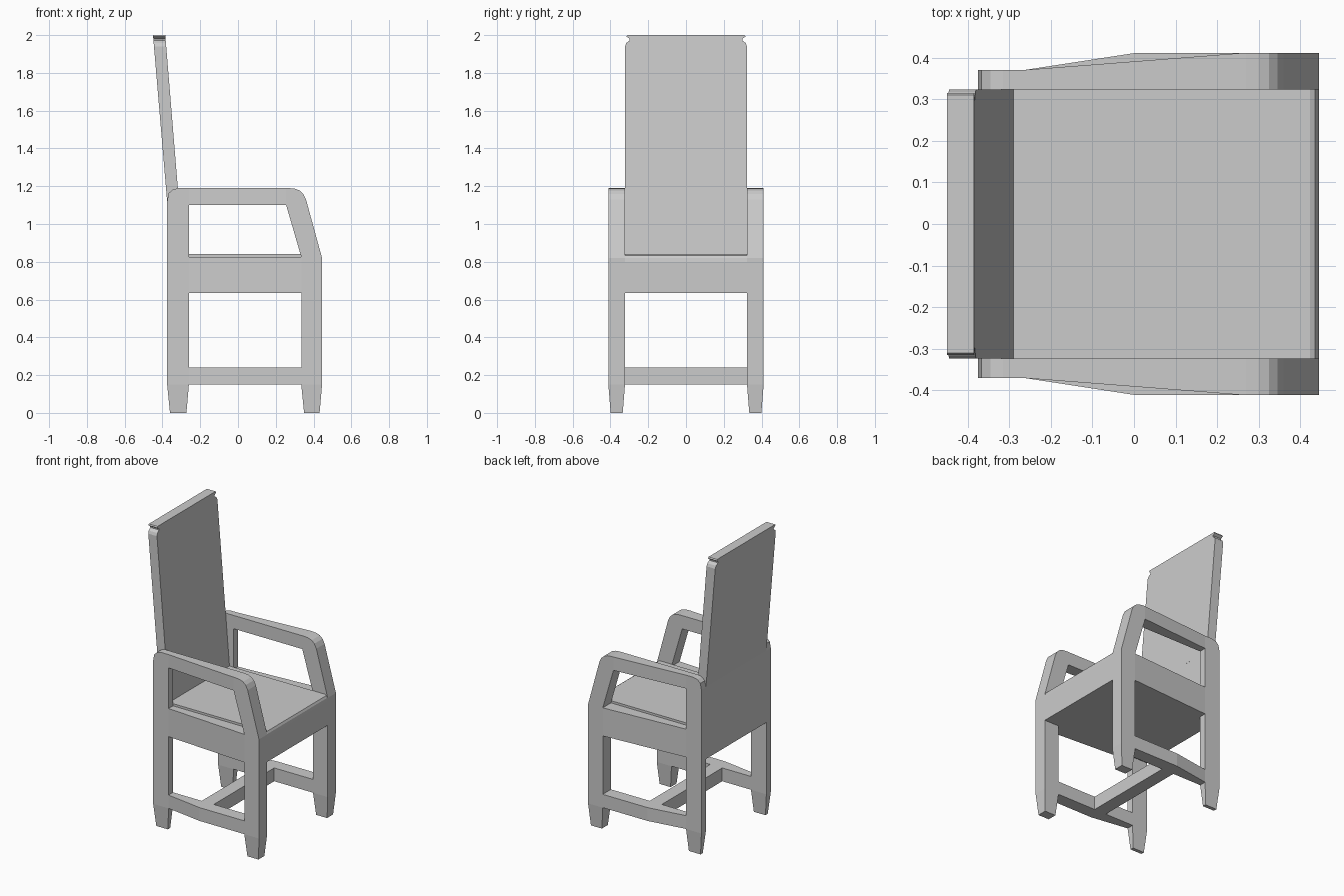
import bpy, bmesh

if "Cube" in bpy.data.objects:
    bpy.data.objects.remove(bpy.data.objects["Cube"])

INNER, OUT_BACK, OUT_FRONT = 0.323, 0.371, 0.411


def finish(name, bm):
    bmesh.ops.recalc_face_normals(bm, faces=bm.faces)
    me = bpy.data.meshes.new(name)
    bm.to_mesh(me)
    bm.free()
    ob = bpy.data.objects.new(name, me)
    bpy.context.collection.objects.link(ob)
    return ob


def loft(name, ring_a, ring_b):
    """Solid between two matching outlines."""
    bm = bmesh.new()
    a = [bm.verts.new(p) for p in ring_a]
    b = [bm.verts.new(p) for p in ring_b]
    bm.faces.new(a)
    bm.faces.new(b)
    for i in range(len(a)):
        j = (i + 1) % len(a)
        bm.faces.new((a[i], a[j], b[j], b[i]))
    return finish(name, bm)


def outer(x):
    # side frames are narrower at the back and flare towards the front
    t = min(1, max(0, (x + 0.26) / 0.515))
    return OUT_BACK + (OUT_FRONT - OUT_BACK) * t


def both_sides(name, profile, out=outer):
    for s, side in ((-1, "right"), (1, "left")):
        loft(f"{name}_{side}",
             [(x, s * INNER, z) for x, z in profile],
             [(x, s * out(x), z) for x, z in profile])


# upright legs carrying the arms
both_sides("back_leg", [(-0.375, 0.15), (-0.26, 0.15), (-0.26, 1.19),
                        (-0.315, 1.19), (-0.345, 1.183), (-0.367, 1.163),
                        (-0.375, 1.12)])
both_sides("front_leg", [(0.335, 0.15), (0.445, 0.15), (0.445, 0.82),
                         (0.36, 1.13), (0.345, 1.16), (0.325, 1.178),
                         (0.30, 1.187), (0.27, 1.19), (0.255, 1.19),
                         (0.255, 1.10), (0.335, 0.825)])

# arms and seat rails
both_sides("arm", [(-0.26, 1.10), (0.255, 1.10), (0.255, 1.19), (-0.26, 1.19)])
both_sides("seat_rail", [(-0.26, 0.635), (0.335, 0.635),
                         (0.335, 0.825), (-0.26, 0.825)])

# side stretchers with a kink at the middle
both_sides("stretcher_back", [(-0.26, 0.15), (0, 0.15), (0, 0.24), (-0.26, 0.24)],
           lambda x: OUT_BACK if x < -0.1 else OUT_FRONT)
both_sides("stretcher_front", [(0, 0.15), (0.335, 0.15), (0.335, 0.24), (0, 0.24)],
           lambda x: OUT_FRONT)

# tapered feet
for s, side in ((-1, "right"), (1, "left")):
    for pos, x0, x1, b0, b1, yo in (
            ("back", -0.375, -0.26, -0.36, -0.273, OUT_BACK),
            ("front", 0.335, 0.445, 0.35, 0.432, OUT_FRONT)):
        yi, bi, bo = s * INNER, s * (INNER + 0.012), s * (yo - 0.012)
        yo *= s
        loft(f"{pos}_foot_{side}",
             [(x0, yi, 0.15), (x1, yi, 0.15), (x1, yo, 0.15), (x0, yo, 0.15)],
             [(b0, bi, 0), (b1, bi, 0), (b1, bo, 0), (b0, bo, 0)])


def across(name, profile, w=INNER):
    loft(name, [(x, -w, z) for x, z in profile], [(x, w, z) for x, z in profile])


# seat with softened front edge, and the cross stretcher
across("seat", [(-0.375, 0.635), (0.445, 0.635), (0.445, 0.80), (0.442, 0.82),
                (0.435, 0.834), (0.423, 0.84), (-0.375, 0.84)])
across("cross_stretcher", [(-0.045, 0.15), (0.045, 0.15),
                           (0.045, 0.24), (-0.045, 0.24)])

# lower back, flush with the rear legs
across("lower_back", [(-0.375, 0.84), (-0.29, 0.84), (-0.313, 1.12), (-0.375, 1.12)])

# leaning back panel with notched top corners
half = [(0.323, 1.12), (0.323, 1.94), (0.316, 1.958), (0.298, 1.972),
        (0.298, 1.98), (0.315, 1.992), (0.31, 2.0)]
outline = half + [(-y, z) for y, z in reversed(half)]
loft("back_panel",
     [(-0.385 + 0.082 * (2 - z), y, z) for y, z in outline],
     [(-0.45 + 0.085 * (2 - z), y, z) for y, z in outline])
